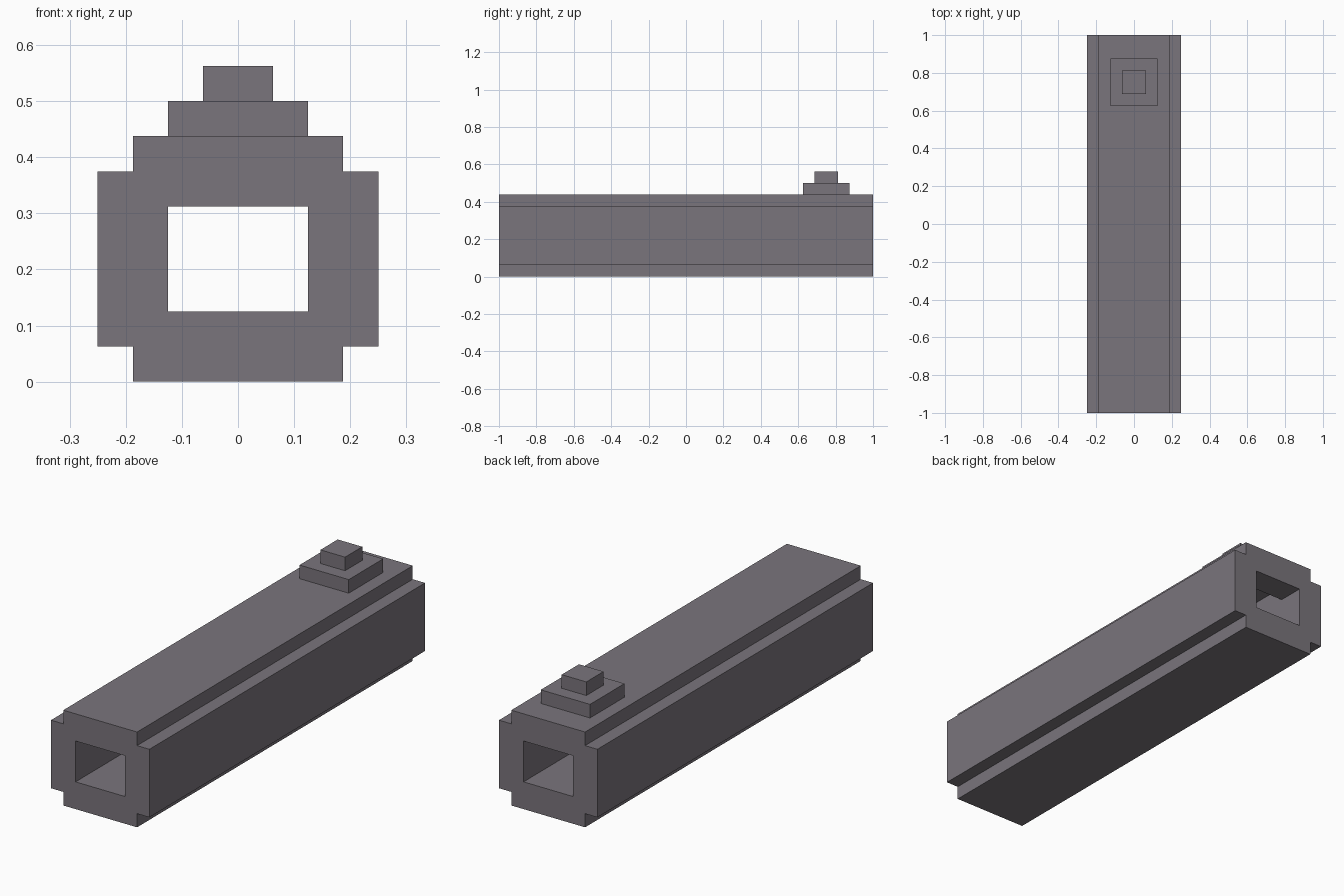
import bpy
import bmesh

if "Cube" in bpy.data.objects:
    bpy.data.objects.remove(bpy.data.objects["Cube"])

U = 1 / 16  # block size: everything sits on a 1/16 grid

metal = bpy.data.materials.new("grey metal")
metal.diffuse_color = (0.195, 0.178, 0.202, 1)
metal.use_nodes = True
metal.node_tree.nodes["Principled BSDF"].inputs["Base Color"].default_value = metal.diffuse_color


def prism(name, profile, y0, y1):
    """Extrude an (x, z) profile, in grid units, from y0 to y1."""
    bm = bmesh.new()
    face = bm.faces.new([bm.verts.new((x * U, y0 * U, z * U)) for x, z in profile])
    ext = bmesh.ops.extrude_face_region(bm, geom=[face])["geom"]
    verts = [e for e in ext if isinstance(e, bmesh.types.BMVert)]
    bmesh.ops.translate(bm, verts=verts, vec=(0, (y1 - y0) * U, 0))
    bmesh.ops.recalc_face_normals(bm, faces=bm.faces)
    mesh = bpy.data.meshes.new(name)
    bm.to_mesh(mesh)
    bm.free()
    mesh.materials.append(metal)
    obj = bpy.data.objects.new(name, mesh)
    bpy.context.collection.objects.link(obj)
    return obj


def box(name, half_x, y0, y1, z0, z1):
    return prism(name, [(-half_x, z0), (half_x, z0), (half_x, z1), (-half_x, z1)], y0, y1)


def cut(target, cutter):
    mod = target.modifiers.new("cut", "BOOLEAN")
    mod.operation = "DIFFERENCE"
    mod.solver = "EXACT"
    mod.object = cutter
    bpy.context.view_layer.objects.active = target
    bpy.ops.object.modifier_apply(modifier=mod.name)
    bpy.data.objects.remove(cutter)


# Barrel: square tube with notched corners
right = [(3, 0), (3, 1), (4, 1), (4, 6), (3, 6), (3, 7)]
left = [(-x, z) for x, z in reversed(right)]
barrel = prism("barrel", right + left, -16, 16)

# Bore right through, and a shallow pocket in its ceiling under the sight
cut(barrel, box("bore_cutter", 2, -17, 17, 2, 5))
cut(barrel, box("pocket_cutter", 2, 10, 14, 4, 6))

# Front sight: two stacked blocks
box("sight_base", 2, 10, 14, 7, 8)
box("sight_post", 1, 11, 13, 8, 9)
